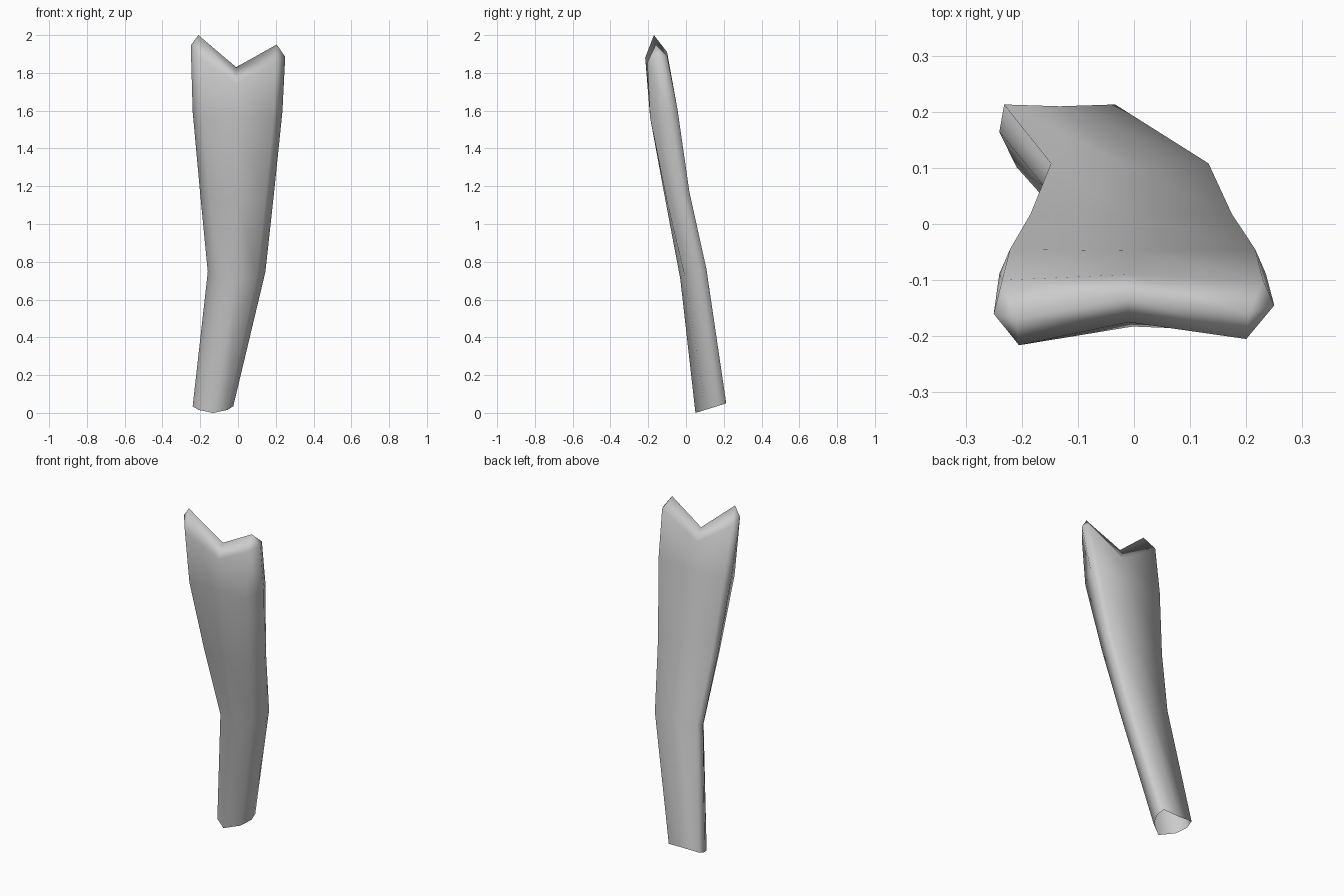
import bpy, bmesh

if "Cube" in bpy.data.objects:
    bpy.data.objects.remove(bpy.data.objects["Cube"])

# Cross-section stations: x left, x right, y back, y front, z at mid depth,
# tilt (dz/dy), corner half-width, corner depth, front-middle depth
STATIONS = [
    (-0.24, -0.025, 0.213, 0.05, 0.025, 0.31, 0.72, 0.68, 1.0),
    (-0.16, 0.145, 0.108, -0.03, 0.735, 0.40, 0.70, 0.82, 1.0),
    (-0.20, 0.19, 0.018, -0.11, 1.15, 0.30, 0.76, 0.95, 1.0),
    (-0.24, 0.235, -0.045, -0.19, 1.585, 0.30, 0.80, 1.0, 0.95),
]

# Top rim, in the same order as a station, then the notched ridge
TOP = [(-0.235, -0.10, 1.91), (-0.01, -0.09, 1.755), (0.23, -0.10, 1.89),
       (0.25, -0.145, 1.885), (0.20, -0.205, 1.855), (-0.01, -0.175, 1.745),
       (-0.205, -0.216, 1.88), (-0.25, -0.16, 1.945)]
RIDGE = [(-0.21, -0.17, 2.0), (-0.01, -0.13, 1.83), (0.205, -0.16, 1.95)]


def section(xl, xr, yb, yf, z, tilt, cu, cv, mv):
    shape = [(-0.92, 0), (0, 0.02), (0.92, 0), (1, 0.3),
             (cu, cv), (0, mv), (-cu, cv), (-1, 0.3)]
    cx, hw, cy = (xl + xr) / 2, (xr - xl) / 2, (yb + yf) / 2
    pts = []
    for u, v in shape:
        y = yb + (yf - yb) * v
        pts.append((cx + hw * u, y, z + tilt * (y - cy)))
    return pts


bm = bmesh.new()
rings = [[bm.verts.new(p) for p in pts]
         for pts in [section(*s) for s in STATIONS] + [TOP]]

# Shaft walls (open at the bottom)
for a, b in zip(rings, rings[1:]):
    for i in range(8):
        j = (i + 1) % 8
        bm.faces.new((a[i], a[j], b[j], b[i]))

# Notched tip
bl, bmid, br, r, fr, fmid, fl, l = rings[-1]
tl, notch, tr = [bm.verts.new(p) for p in RIDGE]
for f in [(bl, bmid, notch, tl), (bmid, br, tr, notch), (br, r, tr), (r, fr, tr),
          (fr, fmid, notch, tr), (fmid, fl, tl, notch), (fl, l, tl), (l, bl, tl)]:
    bm.faces.new(f)

bmesh.ops.recalc_face_normals(bm, faces=bm.faces)
for f in bm.faces:
    f.smooth = True
mesh = bpy.data.meshes.new("notched_shaft")
bm.to_mesh(mesh)
bm.free()
bpy.context.collection.objects.link(bpy.data.objects.new("notched_shaft", mesh))
